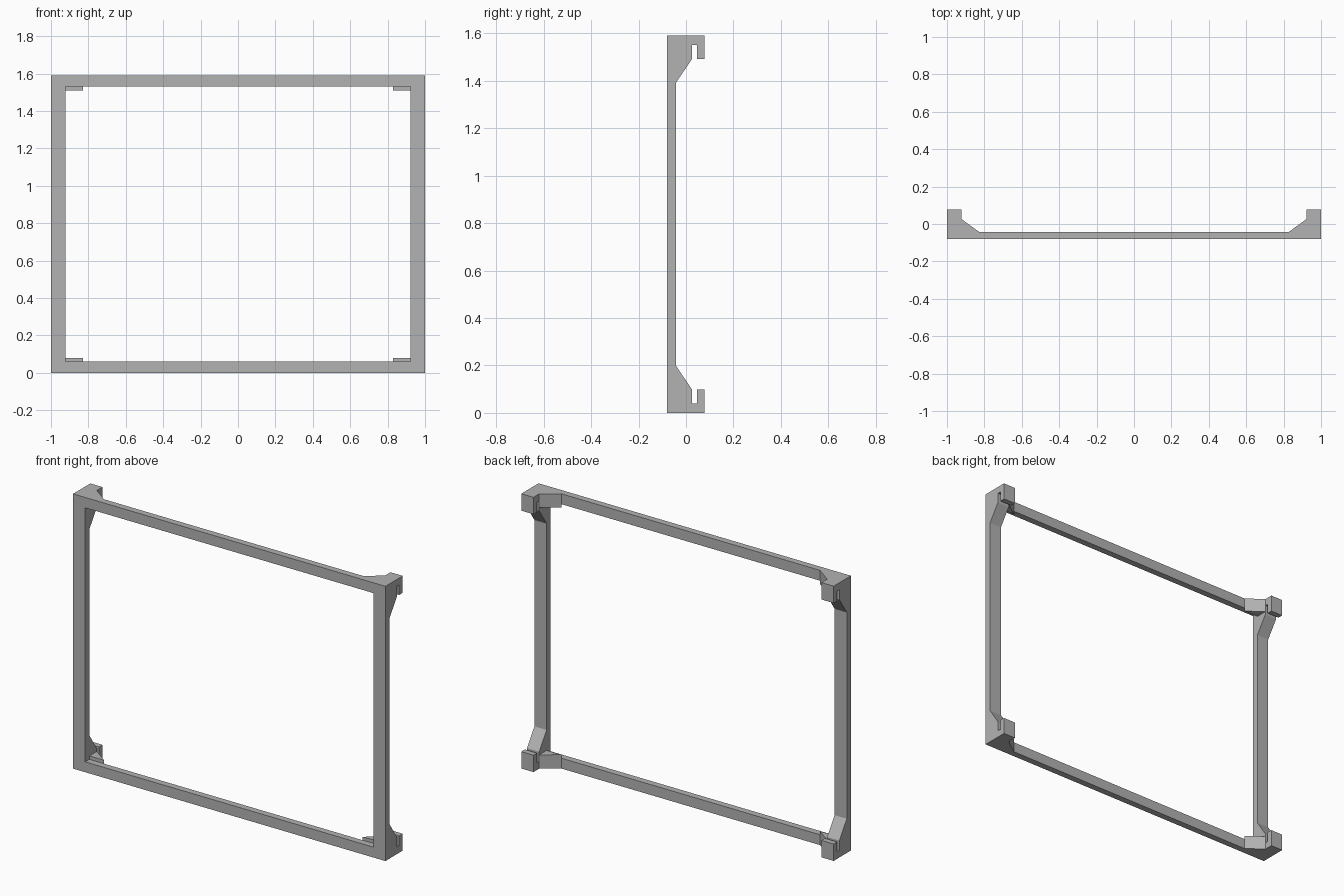
import bpy, bmesh
from mathutils import Vector

cube = bpy.data.objects.get("Cube")
if cube:
    bpy.data.objects.remove(cube, do_unlink=True)

grey = bpy.data.materials.new("plain grey")
grey.use_nodes = True
colour = (0.45, 0.45, 0.45, 1)
grey.diffuse_color = colour
grey.node_tree.nodes["Principled BSDF"].inputs["Base Color"].default_value = colour

H = 1.59                       # frame height
POST, BAR = 0.922, 0.06        # inner post edge, bar thickness
FRONT, BACK = -0.08, -0.042    # frame depth
SLOT = 0.026                   # near side of the hook slot


def finish(name, bm):
    bmesh.ops.recalc_face_normals(bm, faces=bm.faces)
    mesh = bpy.data.meshes.new(name)
    bm.to_mesh(mesh)
    bm.free()
    mesh.materials.append(grey)
    obj = bpy.data.objects.new(name, mesh)
    bpy.context.collection.objects.link(obj)
    return obj


def extrude(name, points, offset):
    """Turn a flat outline into a solid."""
    bm = bmesh.new()
    face = bm.faces.new([bm.verts.new(p) for p in points])
    ext = bmesh.ops.extrude_face_region(bm, geom=[face], use_keep_orig=True)
    moved = [v for v in ext["geom"] if isinstance(v, bmesh.types.BMVert)]
    bmesh.ops.translate(bm, vec=Vector(offset), verts=moved)
    return finish(name, bm)


# Rectangular frame as one ring
bm = bmesh.new()
loops = []
for y in (FRONT, BACK):
    for x, z in ((1, 0), (POST, BAR)):
        loops.append([bm.verts.new(p) for p in
                      ((-x, y, z), (x, y, z), (x, y, H - z), (-x, y, H - z))])
fo, fi, bo, bi = loops
for a, b in ((fo, fi), (fi, bi), (bi, bo), (bo, fo)):
    for i in range(4):
        j = (i + 1) % 4
        bm.faces.new((a[i], a[j], b[j], b[i]))
finish("frame", bm)

# Corner hooks and their braces
hook_profile = [(BACK, 0), (0.078, 0), (0.078, 0.098), (0.046, 0.098),
                (0.046, 0.04), (SLOT, 0.04), (SLOT, 0.098), (BACK, 0.198)]
brace_profile = [(POST, BACK), (POST, SLOT), (0.828, BACK)]
for side, sx in (("left", 1), ("right", -1)):
    for level, base, up in (("lower", 0, 1), ("upper", H, -1)):
        extrude(f"{level}_{side}_hook",
                [(sx * POST, y, base + up * z) for y, z in hook_profile],
                (sx * (1 - POST), 0, 0))
        extrude(f"{level}_{side}_brace",
                [(sx * x, y, base) for x, y in brace_profile],
                (0, 0, up * 0.08))
